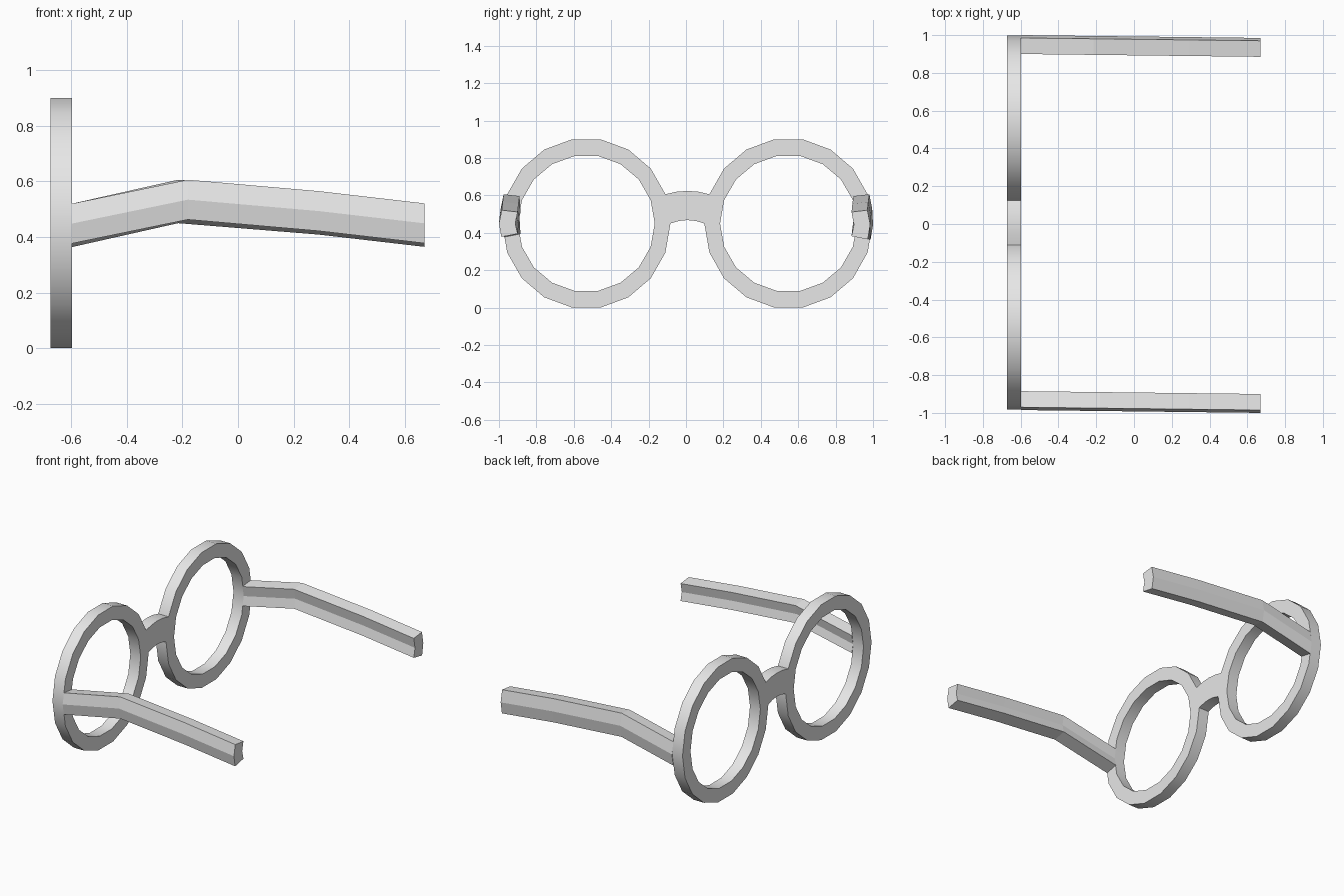
import bpy, bmesh
from math import sin, cos, radians

cube = bpy.data.objects.get("Cube")
if cube:
    bpy.data.objects.remove(cube, do_unlink=True)

grey = bpy.data.materials.new("light_grey")
grey.use_nodes = True
colour = (0.8, 0.8, 0.8, 1)
grey.diffuse_color = colour
grey.node_tree.nodes["Principled BSDF"].inputs["Base Color"].default_value = colour

X_OUT, X_IN = -0.673, -0.597   # thickness of the frame front
SIDES, MID_Z = 18, 0.45
RY, RZ, INNER = 0.45, 0.456, 0.366


def finish(bm, name, smooth):
    bmesh.ops.recalc_face_normals(bm, faces=bm.faces)
    mesh = bpy.data.meshes.new(name)
    bm.to_mesh(mesh)
    bm.free()
    mesh.materials.append(grey)
    obj = bpy.data.objects.new(name, mesh)
    bpy.context.collection.objects.link(obj)
    if smooth:
        bpy.ops.object.select_all(action="DESELECT")
        obj.select_set(True)
        bpy.context.view_layer.objects.active = obj
        bpy.ops.object.shade_smooth_by_angle(angle=radians(30))


def loft(name, loops, closed, smooth):
    """Skin a series of loops; closed joins last to first, else caps the ends."""
    bm = bmesh.new()
    rows = [[bm.verts.new(p) for p in loop] for loop in loops]
    n = len(rows[0])
    pairs = list(zip(rows, rows[1:]))
    if closed:
        pairs.append((rows[-1], rows[0]))
    else:
        bm.faces.new(rows[0])
        bm.faces.new(rows[-1])
    for a, b in pairs:
        for i in range(n):
            j = (i + 1) % n
            bm.faces.new((a[i], a[j], b[j], b[i]))
    finish(bm, name, smooth)


def rim_point(cy, step, ry=RY, rz=RZ):
    a = radians(step * 360 / SIDES)
    return cy + ry * cos(a), MID_Z + rz * sin(a)


# Round lens rims, rectangular in section
centres = {"rim_near": -0.533, "rim_far": 0.548}
for name, cy in centres.items():
    loops = []
    for k in range(SIDES):
        outer = rim_point(cy, k)
        inner = rim_point(cy, k, INNER, INNER)
        loops.append([(X_OUT, *outer), (X_IN, *outer), (X_IN, *inner), (X_OUT, *inner)])
    loft(name, loops, True, True)

# Arched bridge filling the gap between facing rim sides
left_c, right_c = centres.values()
top_a, top_b = rim_point(left_c, 1), rim_point(right_c, SIDES / 2 - 1)
low_a, low_b = rim_point(left_c, 0), rim_point(right_c, SIDES / 2)
loops = []
for k in range(5):
    t = k / 4
    arch = 0.018 * 4 * t * (1 - t)
    ty, tz = [a + (b - a) * t for a, b in zip(top_a, top_b)]
    ly, lz = [a + (b - a) * t for a, b in zip(low_a, low_b)]
    loops.append([(X_OUT, ty, tz + arch), (X_IN, ty, tz + arch),
                  (X_IN, ly, lz + arch), (X_OUT, ly, lz + arch)])
loft("bridge", loops, False, True)


# Bent temple arms: ridged outside, shallow groove inside
def temple(name, side, bend_x, height):
    path = [(X_IN, 0.52), (bend_x, 0.606), (0.29, 0.565), (0.67, 0.521)]
    section = [(0.015, 0), (0, -height / 2), (0.013, -height),
               (0.1, 0.017 - height), (0.087, -height / 2), (0.1, -0.01)]
    loops = []
    for x, z in path:
        drift = 0.0075 - 0.015 * (x - X_IN) / (0.67 - X_IN)
        loops.append([(x, side * (0.9925 - inset) + drift, z + dz)
                      for inset, dz in section])
    loft(name, loops, False, False)


temple("temple_arm_near", -1, -0.18, 0.143)
temple("temple_arm_far", 1, -0.215, 0.156)
